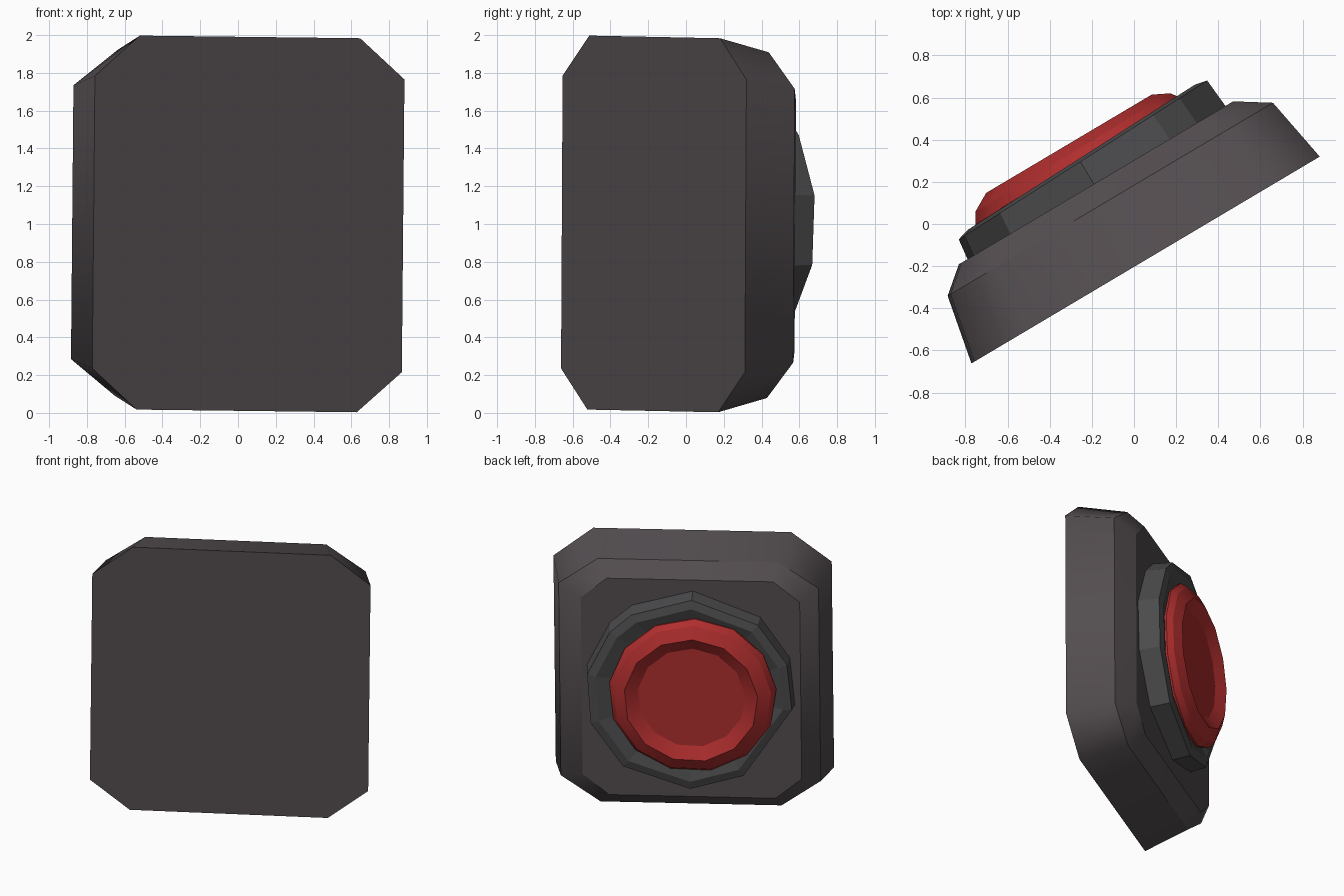
import bpy, bmesh, math
from mathutils import Vector, Matrix

if "Cube" in bpy.data.objects:
    bpy.data.objects.remove(bpy.data.objects["Cube"])

YAW = math.radians(30.7)      # the whole panel is turned about z
ROLL = math.radians(0.6)      # and leans slightly in its own plane
U = Vector((math.cos(YAW), math.sin(YAW), 0))
N = Vector((-math.sin(YAW), math.cos(YAW), 0))
Z = Vector((0, 0, 1))


def place(u, v, n):
    """Panel coordinates (across, up, outward) to world."""
    c, s = math.cos(ROLL), math.sin(ROLL)
    return U * (u * c + v * s) + Z * (1.0 + v * c - u * s) + N * n


def material(name, rgb):
    m = bpy.data.materials.new(name)
    m.diffuse_color = (*rgb, 1)
    m.use_nodes = True
    m.node_tree.nodes["Principled BSDF"].inputs["Base Color"].default_value = m.diffuse_color
    return m


def loft(name, rings, mat, smooth=True):
    """Skin matching rings of points, capping both ends; ring edges stay sharp."""
    bm = bmesh.new()
    loops = [[bm.verts.new(place(*p)) for p in r] for r in rings]
    k = len(rings[0])
    for a, b in zip(loops, loops[1:]):
        for i in range(k):
            j = (i + 1) % k
            bm.faces.new((a[i], a[j], b[j], b[i])).smooth = smooth
    bm.faces.new(loops[0])
    bm.faces.new(loops[-1])
    for l in loops:
        for i in range(k):
            bm.edges.get((l[i], l[(i + 1) % k])).smooth = False
    bmesh.ops.recalc_face_normals(bm, faces=bm.faces)
    me = bpy.data.meshes.new(name)
    bm.to_mesh(me)
    bm.free()
    me.materials.append(mat)
    ob = bpy.data.objects.new(name, me)
    bpy.context.collection.objects.link(ob)
    return ob


def octagon(cu, hw, hh, du, dv, n):
    """Rectangle with clipped corners."""
    pts = [(hw, hh - dv), (hw - du, hh), (-hw + du, hh), (-hw, hh - dv),
           (-hw, -hh + dv), (-hw + du, -hh), (hw - du, -hh), (hw, -hh + dv)]
    return [(cu + x, y, n) for x, y in pts]


def disc(cu, cv, r, n, angles, tilt):
    """Polygon ring, leaning outward along u by the tilt slope."""
    return [(cu - r * math.cos(a), cv + r * math.sin(a), n - tilt * r * math.cos(a))
            for a in map(math.radians, angles)]


plate_mat = material("dark warm grey", (0.088, 0.075, 0.081))
ring_mat = material("dark grey", (0.073, 0.071, 0.074))
red_mat = material("red", (0.43, 0.027, 0.027))

# Backing plate with tapered sides and bevelled front
loft("backing_plate", [
    octagon(-0.04, 0.953, 0.99, 0.275, 0.215, -0.175),
    octagon(-0.037, 0.89, 0.915, 0.27, 0.19, 0.158),
    octagon(-0.055, 0.75, 0.815, 0.18, 0.15, 0.26),
], plate_mat)

# Uneven faceted collar around the button
collar = (88, 48, 19, -9, -59, -90, -130, -162, -192, -221, -237)
loft("collar", [
    disc(-0.05, 0.01, 0.725, 0.24, collar, 0.0),
    disc(-0.05, 0.01, 0.71, 0.385, collar, 0.033),
    disc(-0.05, 0.01, 0.65, 0.40, collar, 0.033),
    disc(-0.06, 0.01, 0.56, 0.375, collar, 0.033),
], ring_mat, smooth=False)

# Red push button with raised rim and dished centre
button = [88 - 360 * i / 13 for i in range(13)]
loft("push_button", [
    disc(-0.075, 0.01, 0.57, 0.30, button, 0.02),
    disc(-0.075, 0.01, 0.575, 0.395, button, 0.02),
    disc(-0.075, 0.01, 0.545, 0.44, button, 0.01),
    disc(-0.07, 0.01, 0.46, 0.485, button, 0.0),
    disc(-0.07, 0.01, 0.37, 0.435, button, 0.0),
], red_mat)
